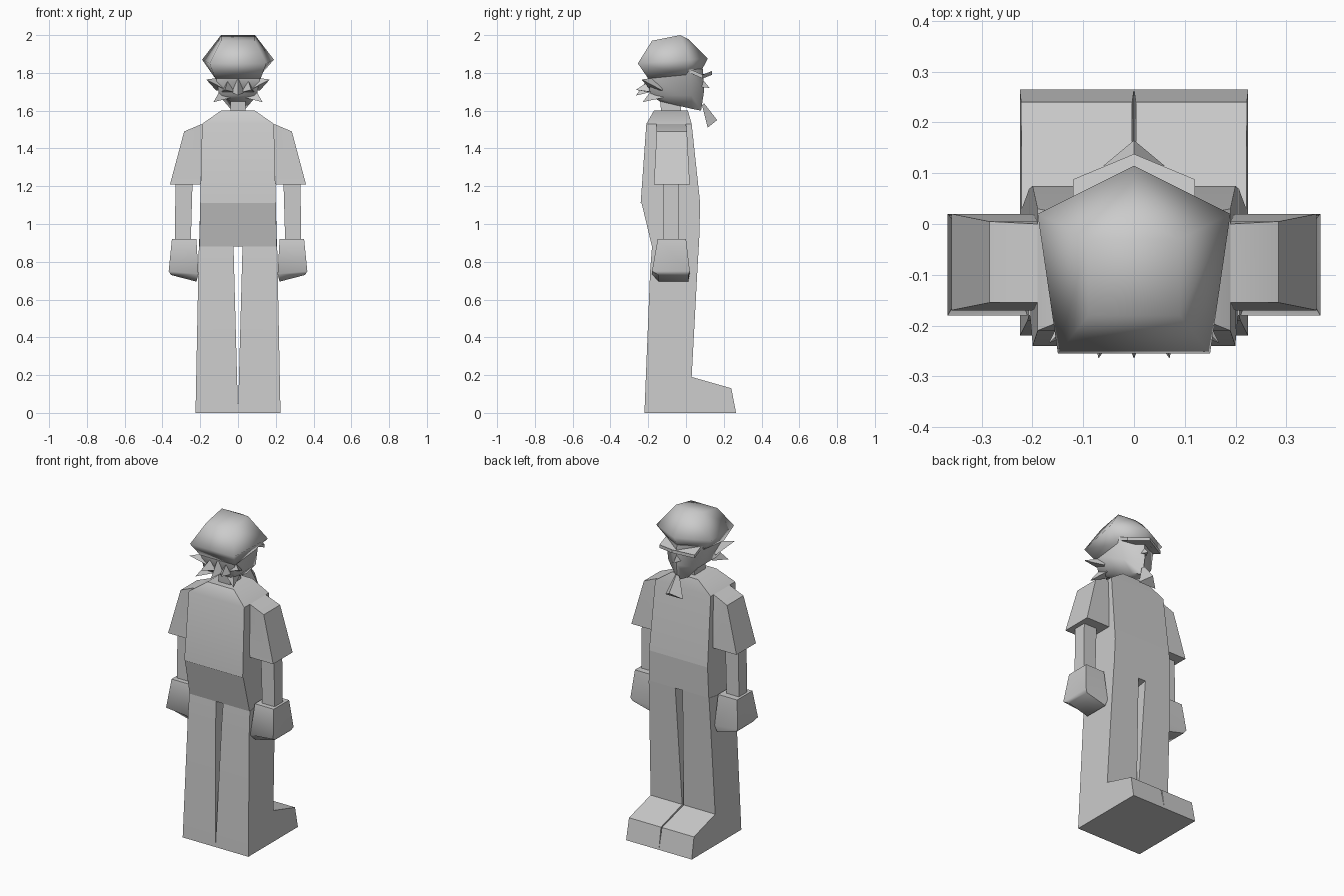
import bpy, bmesh, math
from mathutils import Vector

cube = bpy.data.objects.get("Cube")
if cube:
    bpy.data.objects.remove(cube, do_unlink=True)

GREY = (0.6, 0.6, 0.6, 1)
grey = bpy.data.materials.new("plain_grey")
grey.use_nodes = True
grey.diffuse_color = GREY
grey.node_tree.nodes["Principled BSDF"].inputs["Base Color"].default_value = GREY


def finish(name, bm, angle=30, mirror=False):
    """Turn a bmesh into a named, shaded object, mirrored across x if asked."""
    bmesh.ops.recalc_face_normals(bm, faces=bm.faces)
    mesh = bpy.data.meshes.new(name)
    bm.to_mesh(mesh)
    bm.free()
    mesh.materials.append(grey)
    ob = bpy.data.objects.new(name, mesh)
    bpy.context.collection.objects.link(ob)
    if mirror:
        mod = ob.modifiers.new("Mirror", "MIRROR")
        mod.use_mirror_merge = False
    bpy.ops.object.select_all(action="DESELECT")
    ob.select_set(True)
    bpy.context.view_layer.objects.active = ob
    bpy.ops.object.shade_smooth_by_angle(angle=math.radians(angle))
    return ob


def loft(name, rings, **kw):
    """Skin a list of equal-sized rings and cap both ends."""
    bm = bmesh.new()
    loops = [[bm.verts.new(p) for p in ring] for ring in rings]
    n = len(loops[0])
    for a, b in zip(loops, loops[1:]):
        for i in range(n):
            j = (i + 1) % n
            bm.faces.new((a[i], a[j], b[j], b[i]))
    bm.faces.new(loops[0])
    bm.faces.new(loops[-1])
    return finish(name, bm, **kw)


def rect(x0, x1, y0, y1, z, z_outer=None):
    """Rectangular ring; z_outer tilts the x1 side."""
    zo = z if z_outer is None else z_outer
    return [(x0, y0, z), (x1, y0, zo), (x1, y1, zo), (x0, y1, z)]


def pentagon(front, side_x, side_y, back_x, back_y, zf, zs, zb):
    """Ring with a point at the front, used by the cap and head."""
    return [(0, front, zf), (side_x, side_y, zs), (back_x, back_y, zb),
            (-back_x, back_y, zb), (-side_x, side_y, zs)]


# Shirt
loft("shirt", [
    rect(-.09, .09, -.17, .01, 1.6),
    rect(-.19, .19, -.21, .03, 1.53),
    rect(-.2, .2, -.24, .075, 1.11),
], angle=40)

# Hips, sloping in under the shirt at the back
loft("hips", [
    rect(-.2, .2, -.235, .075, 1.11),
    [(-.205, -.18, .88), (.205, -.18, .88), (.205, .07, .92), (-.205, .07, .92)],
])

# Legs with feet: side profile spread between a tapering inside and outside
profile = [(-.18, .88), (-.19, .75), (-.22, 0), (.265, 0), (.24, .13),
           (.03, .19), (.06, .75), (.07, .92)]
loft("leg", [
    [(.027 * z, y, z) for y, z in profile],
    [(.225 - .02 * z, y, z) for y, z in profile],
], mirror=True)

# Sleeves, forearms and hands
loft("sleeve", [
    rect(.17, .19, -.155, 0, 1.53),
    rect(.18, .285, -.155, .005, 1.49),
    rect(.2, .36, -.17, .02, 1.21),
], mirror=True)
loft("forearm", [
    rect(.24, .33, -.12, -.04, 1.25),
    rect(.25, .335, -.12, -.04, .9),
], mirror=True)
loft("hand", [
    rect(.22, .35, -.15, 0, .92),
    rect(.21, .367, -.18, .02, .735, .75),
    rect(.22, .355, -.145, .012, .695, .73),
], angle=60, mirror=True)

# Neck and head
loft("neck", [rect(-.04, .04, -.13, -.03, 1.58), rect(-.04, .04, -.14, -.02, 1.68)])
loft("head", [
    pentagon(.08, .04, .03, .04, -.14, 1.6, 1.61, 1.65),
    pentagon(.095, .1, .03, .1, -.19, 1.7, 1.68, 1.68),
    pentagon(.09, .125, .02, .12, -.2, 1.82, 1.82, 1.8),
], angle=60)

# Cap
loft("cap", [
    pentagon(.07, .12, 0, .12, -.2, 1.79, 1.79, 1.77),
    pentagon(.115, .19, .02, .15, -.255, 1.875, 1.87, 1.85),
    pentagon(.01, .09, -.03, .09, -.18, 1.98, 2.0, 1.97),
], angle=75)


def visor_ring(z):
    return [(.12, .02, z + .01), (.12, .088, z - .02), (0, .138, z),
            (-.12, .088, z - .02), (-.12, .02, z + .01)]


loft("cap_visor", [visor_ring(1.79), visor_ring(1.81)])


def spike(name, base, tip, radius):
    """Three-sided spike from a base centre to a tip."""
    base, tip = Vector(base), Vector(tip)
    turn = (tip - base).to_track_quat("Z", "Y")
    bm = bmesh.new()
    ring = []
    for i in range(3):
        a = math.tau * i / 3 + math.pi / 2
        ring.append(bm.verts.new(base + turn @ Vector((math.cos(a), math.sin(a), 0)) * radius))
    top = bm.verts.new(tip)
    for i in range(3):
        bm.faces.new((ring[i], ring[(i + 1) % 3], top))
    bm.faces.new(ring)
    finish(name, bm)


# Spiky hair at the back of the head
for side, s in (("right", -1), ("left", 1)):
    spike("hair_upper_" + side, (s * .08, -.15, 1.73), (s * .168, -.235, 1.765), .05)
    spike("hair_middle_" + side, (s * .05, -.17, 1.72), (s * .07, -.265, 1.71), .05)
    spike("hair_lower_" + side, (s * .07, -.15, 1.69), (s * .13, -.23, 1.645), .045)
spike("hair_centre", (0, -.17, 1.73), (0, -.265, 1.68), .055)

# Nose and pointed beard
spike("nose", (0, .075, 1.74), (0, .125, 1.72), .03)
loft("beard", [
    [(-.015, .085, 1.63), (.015, .085, 1.63), (0, .095, 1.64)],
    [(-.06, .115, 1.51), (.06, .115, 1.51), (0, .165, 1.55)],
])
